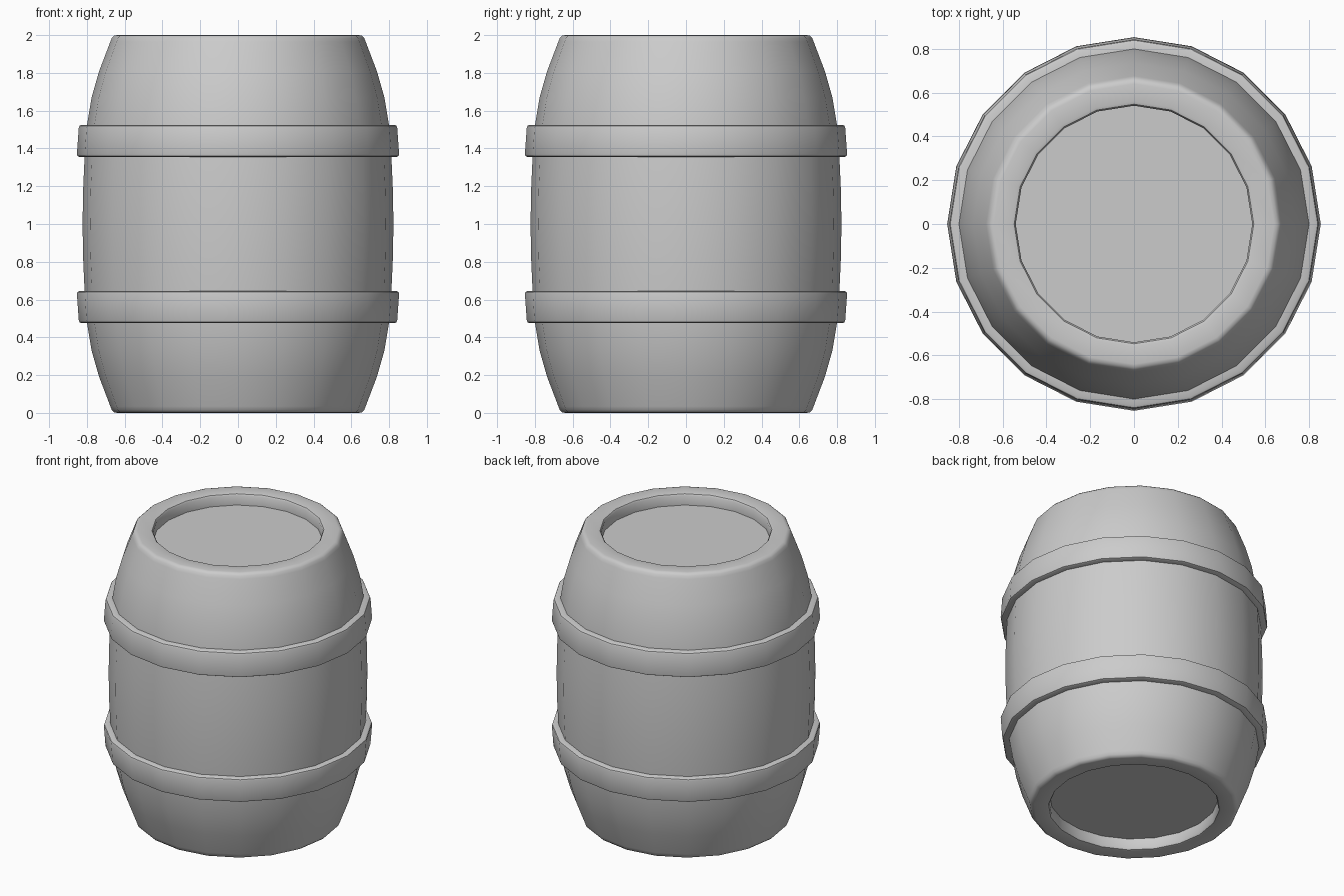
import bpy, bmesh, math

if "Cube" in bpy.data.objects:
    bpy.data.objects.remove(bpy.data.objects["Cube"])

SIDES = 20


def lathe(name, profile, closed=False):
    """Revolve an (r, z) profile around z; r = 0 ends are left as caps."""
    bm = bmesh.new()
    rings = []
    for r, z in profile:
        rings.append([bm.verts.new((r * math.cos(2 * math.pi * i / SIDES),
                                    r * math.sin(2 * math.pi * i / SIDES), z))
                      for i in range(SIDES)])
    pairs = list(zip(rings, rings[1:]))
    if closed:
        pairs.append((rings[-1], rings[0]))
    for a, b in pairs:
        for i in range(SIDES):
            j = (i + 1) % SIDES
            bm.faces.new((a[i], a[j], b[j], b[i]))
    if not closed:
        bm.faces.new(rings[0])
        bm.faces.new(rings[-1])
    bmesh.ops.recalc_face_normals(bm, faces=bm.faces)
    mesh = bpy.data.meshes.new(name)
    bm.to_mesh(mesh)
    bm.free()
    ob = bpy.data.objects.new(name, mesh)
    bpy.context.collection.objects.link(ob)
    bpy.ops.object.select_all(action='DESELECT')
    ob.select_set(True)
    bpy.context.view_layer.objects.active = ob
    bpy.ops.object.shade_smooth_by_angle(angle=math.radians(40))
    return ob


def flip(profile):
    return [(r, 2 - z) for r, z in reversed(profile)]


# Bulging body with a recessed lid at both ends
upper = [(0.823, 1.0), (0.82, 1.18), (0.812, 1.36), (0.80, 1.52),
         (0.775, 1.67), (0.735, 1.81), (0.676, 1.965),
         (0.668, 1.985), (0.655, 1.997), (0.64, 2.0),
         (0.56, 2.0), (0.547, 1.996), (0.54, 1.985), (0.54, 1.92)]
lathe("barrel_body", flip(upper)[:-1] + upper)

# Tapered hoops, mirrored about the middle
hoop = [(0.78, 1.355), (0.84, 1.355), (0.85, 1.36), (0.853, 1.37),
        (0.843, 1.51), (0.839, 1.52), (0.828, 1.525), (0.78, 1.525)]
lathe("upper_hoop", hoop, closed=True)
lathe("lower_hoop", flip(hoop), closed=True)
